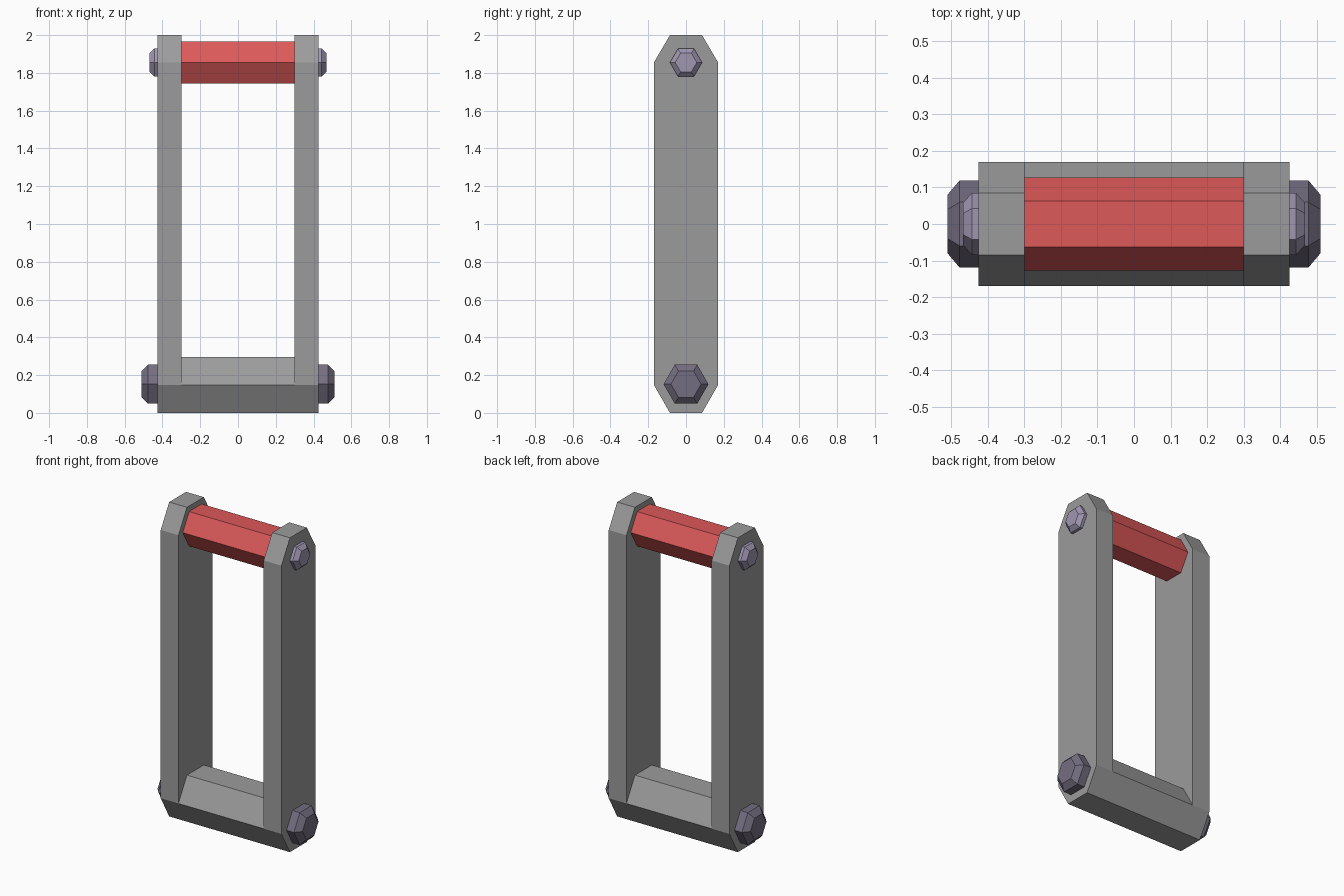
import bpy, bmesh, math

if "Cube" in bpy.data.objects:
    bpy.data.objects.remove(bpy.data.objects["Cube"])


def material(name, rgb):
    m = bpy.data.materials.new(name)
    m.diffuse_color = (*rgb, 1.0)
    m.use_nodes = True
    m.node_tree.nodes["Principled BSDF"].inputs["Base Color"].default_value = m.diffuse_color
    return m


grey = material("grey metal", (0.33, 0.33, 0.33))
red = material("red grip", (0.72, 0.10, 0.10))
light_bolt = material("light bolt", (0.35, 0.31, 0.44))
dark_bolt = material("dark bolt", (0.175, 0.155, 0.22))


def hexagon(radius, z):
    """Hexagon in the YZ plane with corners pointing along y."""
    return [(radius * math.cos(i * math.pi / 3),
             z + radius * math.sin(i * math.pi / 3)) for i in range(6)]


def loft(name, sections, mat):
    """Closed solid through (x, yz outline) sections."""
    bm = bmesh.new()
    rings = [[bm.verts.new((x, y, z)) for y, z in outline]
             for x, outline in sections]
    n = len(rings[0])
    for a, b in zip(rings, rings[1:]):
        for i in range(n):
            j = (i + 1) % n
            bm.faces.new((a[i], a[j], b[j], b[i]))
    bm.faces.new(rings[0][::-1])
    bm.faces.new(rings[-1])
    bmesh.ops.recalc_face_normals(bm, faces=bm.faces[:])
    me = bpy.data.meshes.new(name)
    bm.to_mesh(me)
    bm.free()
    me.materials.append(mat)
    ob = bpy.data.objects.new(name, me)
    bpy.context.collection.objects.link(ob)
    return ob


LOW, HIGH = 0.148, 1.855      # heights of the two cross bars
INNER, OUTER = 0.30, 0.425    # x limits of the side rails

# Side rail outline: a long plate with half-hexagon ends
rail = [(-0.085, 0), (0.085, 0), (0.17, LOW), (0.17, HIGH),
        (0.085, 2), (-0.085, 2), (-0.17, HIGH), (-0.17, LOW)]

for side, s in (("left", -1), ("right", 1)):
    loft(f"{side}_rail", [(s * INNER, rail), (s * OUTER, rail)], grey)
    # Chamfered hexagonal bolt heads
    loft(f"{side}_lower_bolt",
         [(s * OUTER, hexagon(0.119, LOW + 0.004)),
          (s * 0.477, hexagon(0.119, LOW + 0.004)),
          (s * 0.51, hexagon(0.08, LOW + 0.004))], dark_bolt)
    loft(f"{side}_upper_bolt",
         [(s * OUTER, hexagon(0.085, HIGH)),
          (s * 0.443, hexagon(0.085, HIGH)),
          (s * 0.468, hexagon(0.057, HIGH))], light_bolt)

# Hexagonal cross bars
base = [(-0.085, 0), (0.085, 0), (0.17, LOW),
        (0.085, 2 * LOW), (-0.085, 2 * LOW), (-0.17, LOW)]
loft("bottom_bar", [(-INNER, base), (INNER, base)], grey)
grip = hexagon(0.127, HIGH)
loft("top_grip", [(-INNER, grip), (INNER, grip)], red)
